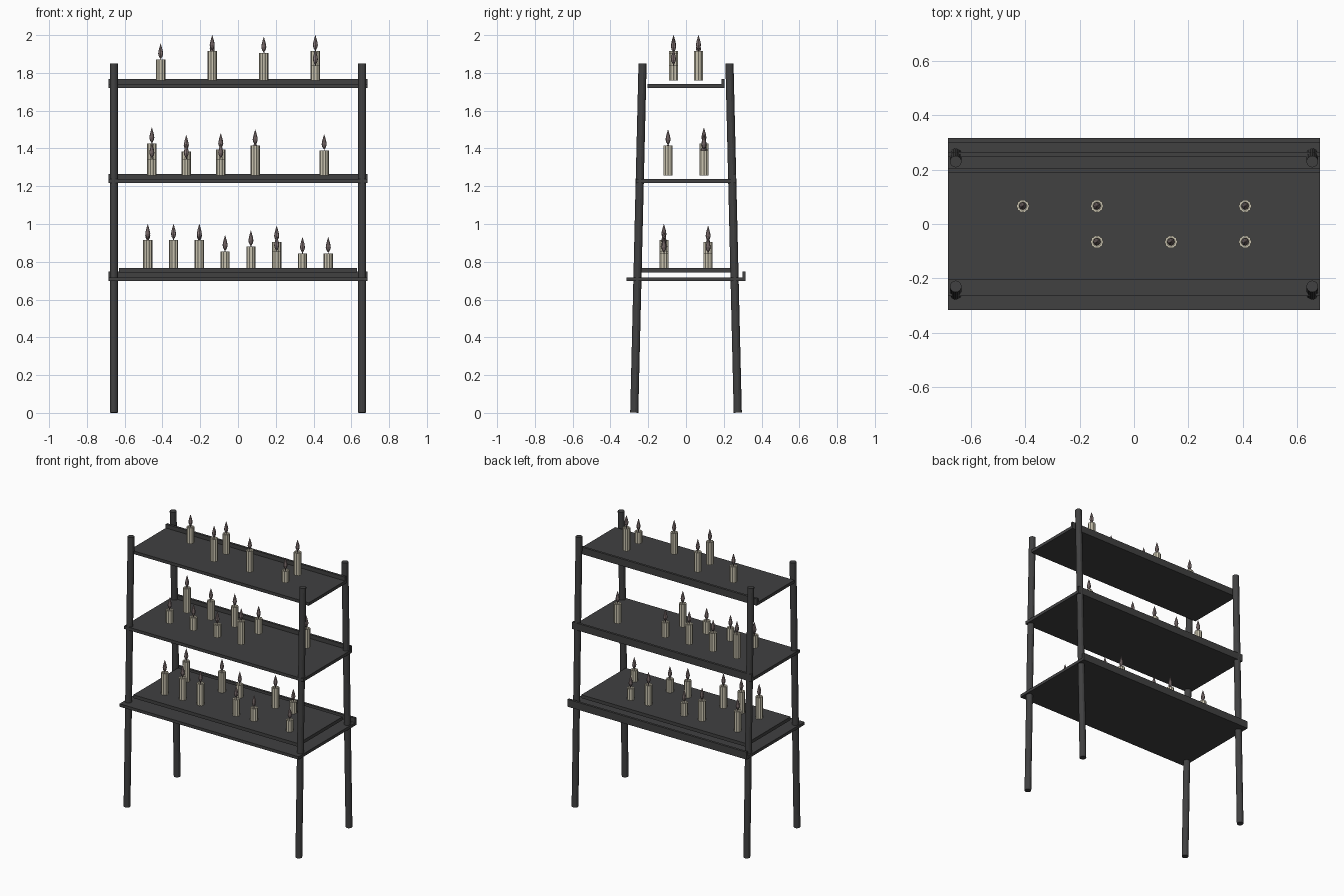
import bpy, bmesh, math
from mathutils import Vector

if "Cube" in bpy.data.objects:
    bpy.data.objects.remove(bpy.data.objects["Cube"])


def material(name, rgb):
    m = bpy.data.materials.new(name)
    m.diffuse_color = (*rgb, 1)
    m.use_nodes = True
    m.node_tree.nodes["Principled BSDF"].inputs["Base Color"].default_value = m.diffuse_color
    return m


DARK = material("dark_metal", (0.052, 0.052, 0.053))
WAX = material("cream_wax", (0.60, 0.56, 0.44))
FLAME = material("dull_flame", (0.27, 0.21, 0.21))


def finish(bm, name, mats):
    bmesh.ops.recalc_face_normals(bm, faces=bm.faces)
    me = bpy.data.meshes.new(name)
    bm.to_mesh(me)
    bm.free()
    for m in mats:
        me.materials.append(m)
    ob = bpy.data.objects.new(name, me)
    bpy.context.collection.objects.link(ob)
    return ob


def add_box(bm, x0, x1, y0, y1, z0, z1):
    vs = bmesh.ops.create_cube(bm, size=1)["verts"]
    for v in vs:
        v.co = Vector(((x0 + x1) / 2 + v.co.x * (x1 - x0),
                       (y0 + y1) / 2 + v.co.y * (y1 - y0),
                       (z0 + z1) / 2 + v.co.z * (z1 - z0)))


def lathe(bm, cx, cy, profile, sides, mat, flute=0.0):
    """Closed turned shape; flute pulls every second vertex of wide rings inward."""
    rings = []
    for r, z, fluted in profile:
        ring = []
        for i in range(sides):
            a = 2 * math.pi * i / sides
            rr = r - (flute if fluted and i % 2 else 0)
            ring.append(bm.verts.new((cx + rr * math.cos(a), cy + rr * math.sin(a), z)))
        rings.append(ring)
    faces = [bm.faces.new(rings[0][::-1]), bm.faces.new(rings[-1])]
    for a, b in zip(rings, rings[1:]):
        for i in range(sides):
            j = (i + 1) % sides
            faces.append(bm.faces.new((a[i], a[j], b[j], b[i])))
    for f in faces:
        f.material_index = mat


# Four legs leaning inward in y
for sx, side in ((-1, "left"), (1, "right")):
    for sy, end in ((-1, "front"), (1, "back")):
        bm = bmesh.new()
        foot = Vector((sx * 0.657, sy * 0.274, 0.001))
        top = Vector((sx * 0.657, sy * 0.230, 1.85))
        axis = top - foot
        bmesh.ops.create_cone(bm, cap_ends=True, segments=14, radius1=0.0215,
                              radius2=0.0215, depth=axis.length)
        rot = axis.to_track_quat('Z', 'Y')
        for v in bm.verts:
            v.co = rot @ v.co + (foot + top) / 2
        finish(bm, f"{end}_{side}_leg", [DARK])

# Shelves: thin board with an upright lip along the back
for name, half, z0, z1, lip in (("bottom", 0.316, 0.698, 0.718, 0.749),
                                ("middle", 0.265, 1.216, 1.237, 1.265),
                                ("top", 0.205, 1.719, 1.740, 1.767)):
    bm = bmesh.new()
    add_box(bm, -0.685, 0.685, -half, half, z0, z1)
    add_box(bm, -0.685, 0.685, half - 0.016, half, z0, lip)
    finish(bm, f"{name}_shelf", [DARK])

# Raised tray above the bottom shelf
bm = bmesh.new()
add_box(bm, -0.63, 0.63, -0.243, 0.243, 0.744, 0.767)
finish(bm, "raised_tray", [DARK])


def candle(name, x, y, base, tip):
    bm = bmesh.new()
    t = tip - 0.085
    # fluted wax body with a shallow recess on top
    lathe(bm, x, y, [(0.0245, base, True), (0.0245, t, True),
                     (0.015, t, False), (0.012, t - 0.006, False)], 20, 0, 0.003)
    # wick
    lathe(bm, x, y, [(0.0025, t - 0.008, False), (0.0025, t + 0.016, False)], 5, 1)
    # teardrop flame
    lathe(bm, x, y, [(0.003, t + 0.006, False), (0.010, t + 0.018, False),
                     (0.0135, t + 0.032, False), (0.010, t + 0.052, False),
                     (0.005, t + 0.070, False), (0.0006, tip, False)], 8, 1)
    finish(bm, name, [WAX, FLAME])


# Candle rows: column spacing, row offset, base height, flame tips (0 = empty place)
ROWS = (
    ("bottom", 0.1365, 0.117, 0.767,
     (1.0, 1.0, 1.0, 0, 0.965, 0.94, 0, 0.93),
     (0.99, 0, 0.99, 0.94, 0, 0.99, 0.93, 0)),
    ("middle", 0.1825, 0.095, 1.258,
     (1.43, 1.43, 1.43, 1.50, 0, 0),
     (1.51, 1.47, 1.48, 1.445, 0, 1.475)),
    ("top", 0.273, 0.066, 1.760,
     (0, 2.0, 1.99, 1.925),
     (1.955, 1.98, 0, 2.0)),
)
for level, step, dy, base, front, back in ROWS:
    for row, y, tips in (("front", -dy, front), ("back", dy, back)):
        for i, tip in enumerate(tips):
            if tip:
                x = (i - (len(tips) - 1) / 2) * step
                candle(f"{level}_{row}_candle_{i + 1}", x, y, base, tip)
